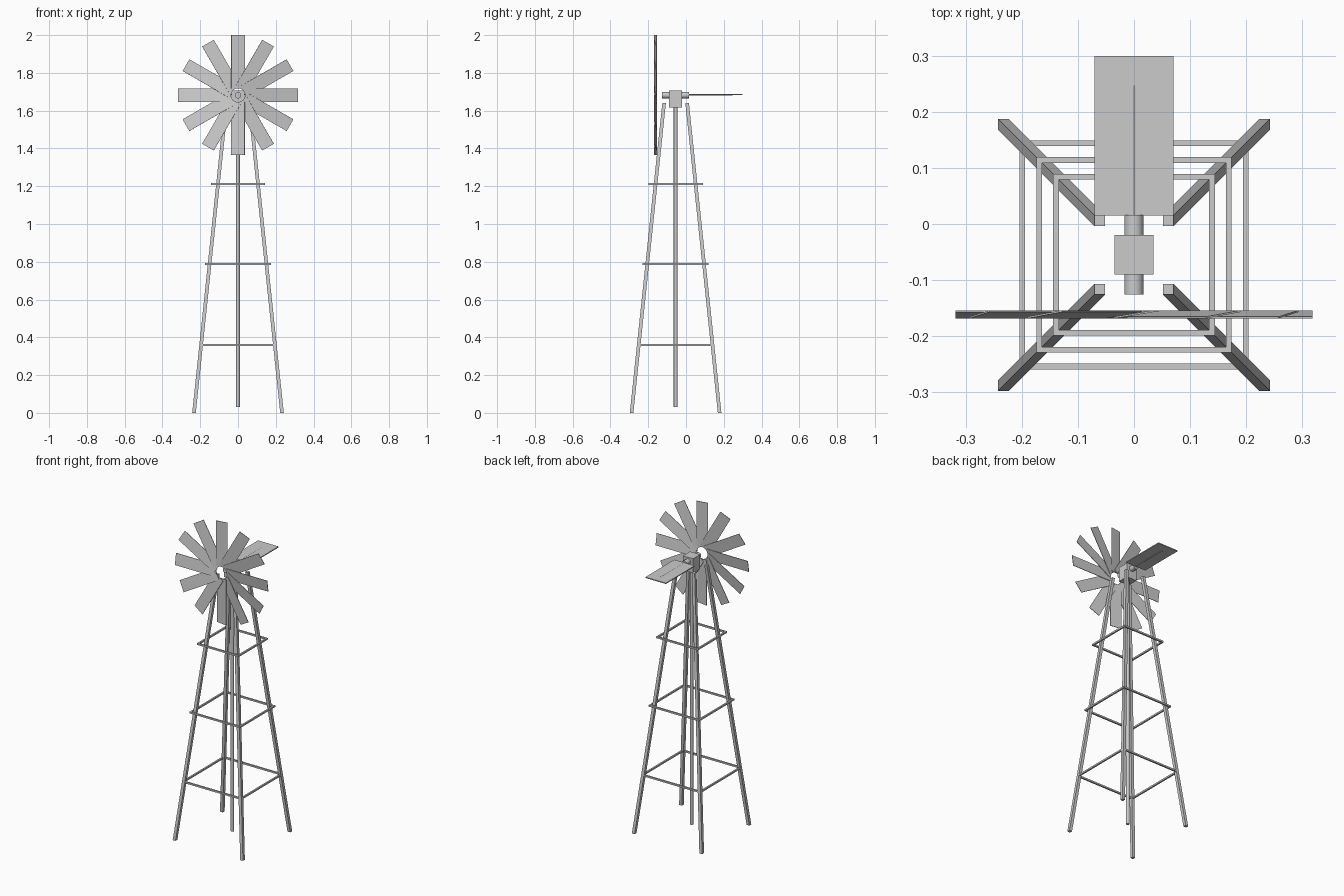
import bpy, bmesh, math
from mathutils import Vector, Matrix

scene = bpy.context.scene
if "Cube" in scene.objects:
    bpy.data.objects.remove(scene.objects["Cube"], do_unlink=True)

metal = bpy.data.materials.new("galvanised_grey")
metal.use_nodes = True
GREY = (0.6, 0.6, 0.6, 1)
metal.diffuse_color = GREY
metal.node_tree.nodes["Principled BSDF"].inputs["Base Color"].default_value = GREY

AXIS_Y = -0.055    # tower centre line
HUB_Z = 1.682      # wheel axle height
LEG_TOP = 1.64
FOOT, HEAD = 0.233, 0.061   # leg offsets from the centre line


def finish(name, bm):
    bmesh.ops.recalc_face_normals(bm, faces=bm.faces)
    mesh = bpy.data.meshes.new(name)
    bm.to_mesh(mesh)
    bm.free()
    mesh.materials.append(metal)
    obj = bpy.data.objects.new(name, mesh)
    scene.collection.objects.link(obj)
    return obj


def add_box(bm, centre, size, matrix=Matrix()):
    m = matrix @ Matrix.Translation(centre) @ Matrix.Diagonal((*size, 1))
    return bmesh.ops.create_cube(bm, size=1, matrix=m)["verts"]


def box(name, centre, size):
    bm = bmesh.new()
    add_box(bm, centre, size)
    return finish(name, bm)


def rod(name, start, end, radius, sides):
    a, b = Vector(start), Vector(end)
    turn = (b - a).to_track_quat('Z', 'Y').to_matrix().to_4x4()
    bm = bmesh.new()
    bmesh.ops.create_cone(bm, cap_ends=True, segments=sides, radius1=radius,
                          radius2=radius, depth=(b - a).length,
                          matrix=Matrix.Translation((a + b) / 2) @ turn)
    obj = finish(name, bm)
    obj.data.shade_smooth()
    obj.data.set_sharp_from_angle(angle=math.radians(35))
    return obj


# Four square legs leaning in towards the head
for sx, side in ((1, "left"), (-1, "right")):
    for sy, end in ((-1, "front"), (1, "back")):
        bm = bmesh.new()
        for v in add_box(bm, (0, 0, LEG_TOP / 2), (0.019, 0.019, LEG_TOP)):
            offset = HEAD if v.co.z > 1 else FOOT
            v.co += Vector((sx * offset, AXIS_Y + sy * offset, 0))
        finish(f"{end}_{side}_leg", bm)

# Three square frames of braces around the legs
BAR = 0.01
for level, (z, half) in enumerate(((0.36, 0.199), (0.788, 0.169), (1.212, 0.139)), 1):
    bm = bmesh.new()
    for s in (-1, 1):
        add_box(bm, (0, AXIS_Y + s * half, z), (2 * half + BAR, BAR, BAR))
        add_box(bm, (s * half, AXIS_Y, z), (BAR, 2 * half - BAR, BAR))
    finish(f"brace_frame_{level}", bm)

# Pump rod, gearbox and axle
rod("pump_rod", (0, AXIS_Y, 0.03), (0, AXIS_Y, 1.63), 0.01, 12)
box("gearbox", (0, AXIS_Y, 1.663), (0.07, 0.07, 0.09))
rod("axle", (0, -0.126, HUB_Z), (0, 0.016, HUB_Z), 0.017, 24)

# Tail vane on its thin boom
box("tail_vane", (0, 0.157, HUB_Z + 0.003), (0.141, 0.284, 0.006))
rod("tail_boom", (0, 0.01, HUB_Z + 0.002), (0, 0.247, HUB_Z + 0.002), 0.005, 8)

# Wheel of pitched blades around an open centre
INNER, OUTER, BLADES = 0.036, 0.318, 12
bm = bmesh.new()
for i in range(BLADES):
    spin = (Matrix.Translation((0, -0.161, HUB_Z))
            @ Matrix.Rotation(math.tau * i / BLADES, 4, 'Y')
            @ Matrix.Rotation(math.radians(9), 4, 'Z'))
    add_box(bm, (0, 0, (INNER + OUTER) / 2), (0.072, 0.003, OUTER - INNER), spin)
finish("wheel_blades", bm)
